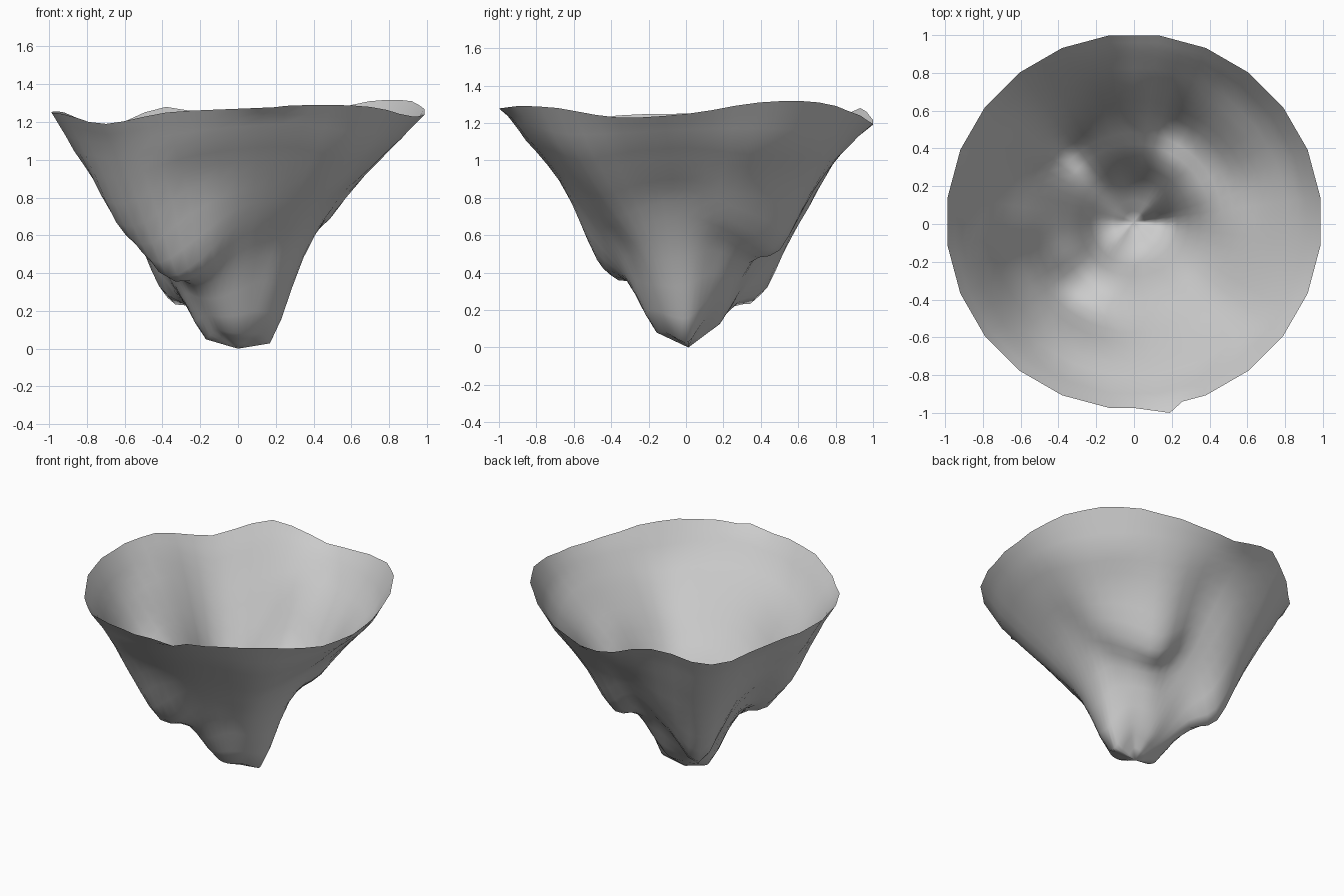
import bpy, bmesh, math

if "Cube" in bpy.data.objects:
    bpy.data.objects.remove(bpy.data.objects["Cube"])

# heights of the uneven bowl along 16 spokes (every 22.5 degrees from +x),
# each read at the radii r = 0.17, 0.35, 0.53, 0.70, 0.88 and the rim
SPOKES = [
    (.03, .49, .78, .95, 1.12, 1.25),
    (.12, .52, .69, .90, 1.10, 1.31),
    (.18, .47, .60, .88, 1.09, 1.31),
    (.16, .45, .52, .81, 1.07, 1.24),
    (.13, .46, .66, .91, 1.09, 1.19),
    (.12, .36, .52, .75, 1.07, 1.28),
    (.10, .22, .27, .62, .95, 1.17),
    (.08, .30, .56, .82, 1.10, 1.25),
    (.05, .38, .65, .84, 1.06, 1.25),
    (.06, .40, .51, .67, 1.03, 1.24),
    (.10, .34, .38, .67, 1.01, 1.19),
    (.09, .35, .47, .84, 1.07, 1.25),
    (.08, .42, .66, .91, 1.12, 1.27),
    (.08, .49, .71, .92, 1.13, 1.29),
    (.08, .47, .70, .87, 1.07, 1.28),
    (.05, .47, .76, .93, 1.10, 1.23),
]
RADII = (0, .17, .35, .53, .70, .88, 1.0)
SEGMENTS, STEPS = 48, 3
CENTRE_Y = 0.0125


def spline(a, b, c, d, t):
    """Catmull-Rom value between b and c."""
    return b + .5 * t * (c - a + t * (2*a - 5*b + 4*c - d + t * (3*(b - c) + d - a)))


def profile(turn):
    """Blend the neighbouring spokes into one radial profile."""
    f = turn * 16
    i, t = int(f), f - int(f)
    a, b, c, d = (SPOKES[(i + k) % 16] for k in (-1, 0, 1, 2))
    return [0] + [spline(*v, t) for v in zip(a, b, c, d)]


bm = bmesh.new()
centre = bm.verts.new((0, CENTRE_Y, 0))
spokes = []
for s in range(SEGMENTS):
    turn = s / SEGMENTS
    ang = math.tau * turn
    # the rim is a 24-sided polygon with corners on the odd spokes
    rim = 0.995 if s % 2 else 0.995 * math.cos(math.radians(7.5))
    h = profile(turn)
    opposite = profile((turn + .5) % 1)
    column = []
    for k in range(6):
        z4 = (h[k-1] if k else opposite[1], h[k], h[k+1],
              h[k+2] if k < 5 else 2*h[6] - h[5])
        for n in range(1, STEPS + 1):
            t = n / STEPS
            r = RADII[k] + (RADII[k+1] - RADII[k]) * t
            r *= 1 + (rim - 1) * r * r
            # the pit is nearly straight-sided, the walls are rounded
            z = max(0, spline(*z4, t)) if k else h[1] * t
            column.append(bm.verts.new((r * math.cos(ang), r * math.sin(ang) + CENTRE_Y, z)))
    spokes.append(column)

# small spur on the front rim
spokes[37][-1].co.x, spokes[37][-1].co.y = 0.19, -1.0

# skin between neighbouring spokes
for s in range(SEGMENTS):
    a, b = spokes[s], spokes[(s + 1) % SEGMENTS]
    bm.faces.new((centre, a[0], b[0]))
    for k in range(len(a) - 1):
        bm.faces.new((a[k], a[k+1], b[k+1], b[k]))
for f in bm.faces:
    f.smooth = True

mesh = bpy.data.meshes.new("uneven_bowl")
bm.to_mesh(mesh)
bm.free()
bowl = bpy.data.objects.new("uneven_bowl", mesh)
bpy.context.collection.objects.link(bowl)
